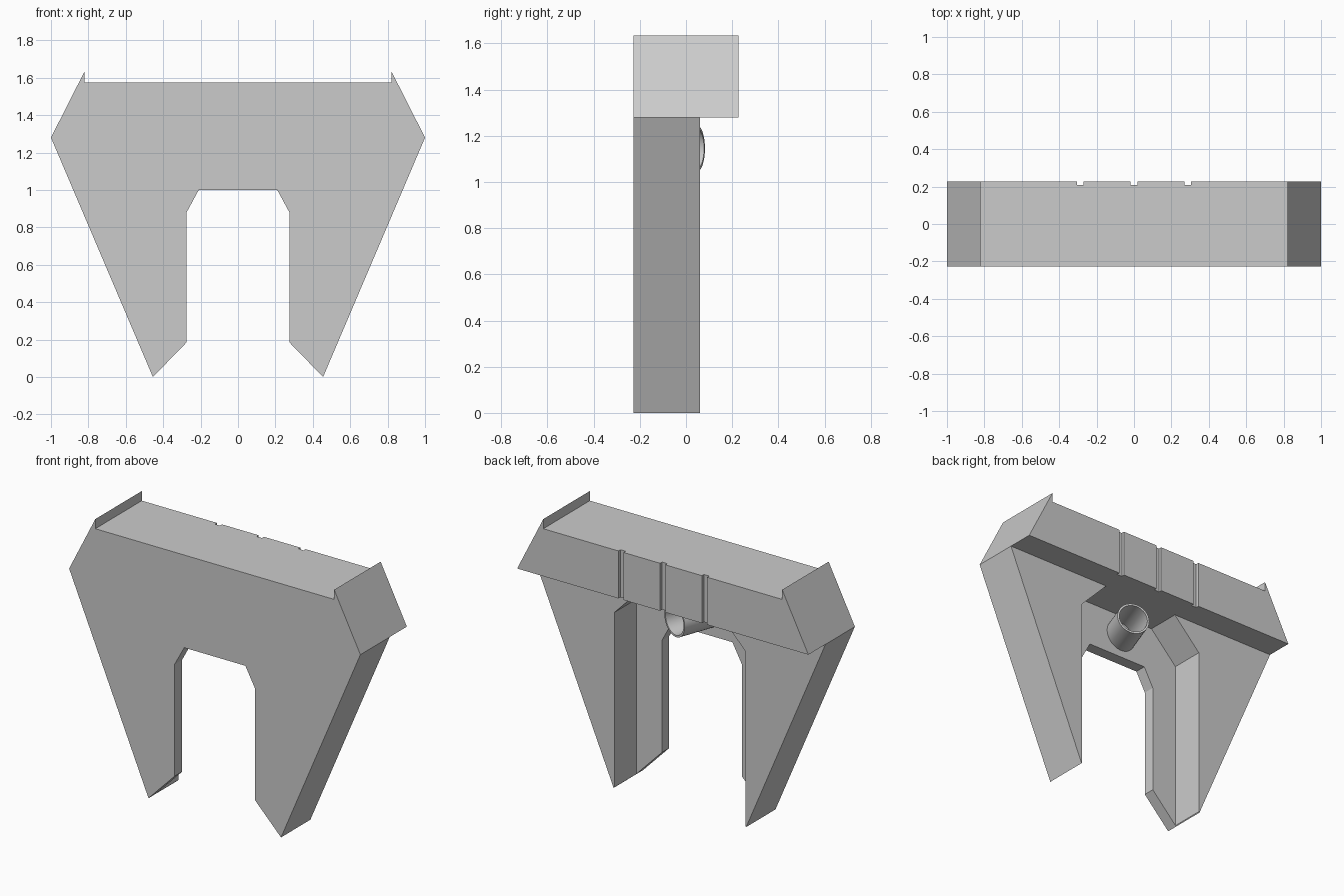
import bpy, bmesh, math
from mathutils import Matrix, Vector

cube = bpy.data.objects.get("Cube")
if cube:
    bpy.data.objects.remove(cube, do_unlink=True)

FRONT, BACK = -0.228, 0.228
LEG_BACK, PLATE_BACK = 0.06, -0.155
BEAM_Z = 1.28

grey = bpy.data.materials.new("plain_grey")
grey.use_nodes = True
grey.diffuse_color = (0.6, 0.6, 0.6, 1)
grey.node_tree.nodes["Principled BSDF"].inputs["Base Color"].default_value = grey.diffuse_color


def add_object(name, bm):
    bmesh.ops.recalc_face_normals(bm, faces=bm.faces)
    mesh = bpy.data.meshes.new(name)
    bm.to_mesh(mesh)
    bm.free()
    mesh.materials.append(grey)
    obj = bpy.data.objects.new(name, mesh)
    bpy.context.collection.objects.link(obj)
    return obj


def mirrored(half):
    """Close a right-hand half outline with its mirror image."""
    return half + [(-x, z) for x, z in reversed(half)]


def prism(name, outline, y0, y1):
    """Extrude an x-z outline from y0 to y1."""
    bm = bmesh.new()
    face = bm.faces.new([bm.verts.new((x, y0, z)) for x, z in outline])
    geom = bmesh.ops.extrude_face_region(bm, geom=[face])["geom"]
    moved = [v for v in geom if isinstance(v, bmesh.types.BMVert)]
    bmesh.ops.translate(bm, verts=moved, vec=(0, y1 - y0, 0))
    return add_object(name, bm)


def cut(target, cutter):
    """Subtract a cutter and remove it."""
    mod = target.modifiers.new("cut", "BOOLEAN")
    mod.operation, mod.solver, mod.object = "DIFFERENCE", "EXACT", cutter
    bpy.context.view_layer.update()
    graph = bpy.context.evaluated_depsgraph_get()
    mesh = bpy.data.meshes.new_from_object(target.evaluated_get(graph))
    target.modifiers.clear()
    target.data = mesh
    bpy.data.objects.remove(cutter, do_unlink=True)


# Frame: two pointed legs joined by a lipped beam
frame = prism("frame", mirrored([
    (0.82, 1.575), (0.82, 1.635), (1.0, BEAM_Z), (0.455, 0),
    (0.275, 0.185), (0.275, 0.88), (0.21, 1.0)]), FRONT, BACK)

# Space behind the legs, under the beam
cut(frame, prism("under_beam_cutter", mirrored([(1.2, BEAM_Z), (1.2, -0.2)]), LEG_BACK, 0.4))

# Chamfered recess between the legs, leaving a thin front plate
cut(frame, prism("recess_cutter", mirrored([
    (0.265, BEAM_Z), (0.45, 1.09), (0.45, -0.2)]), PLATE_BACK, LEG_BACK + 0.1))

# Three vertical grooves on the back of the beam
for x in (-0.287, 0, 0.287):
    w = 0.018
    cut(frame, prism("groove_cutter", [
        (x - w, 1.1), (x + w, 1.1), (x + w, 1.8), (x - w, 1.8)], BACK - 0.02, 0.4))

# Open tube on the back of the plate, turned slightly sideways
start, end = Vector((-0.036, -0.175, 1.145)), Vector((0.045, 0.048, 1.145))
axis = end - start
bm = bmesh.new()
SIDES = 32
rings = []
for radius, height in ((0.1, 0), (0.1, axis.length), (0.088, axis.length), (0.088, 0)):
    rings.append([bm.verts.new((radius * math.cos(a), radius * math.sin(a), height))
                  for a in (math.tau * i / SIDES for i in range(SIDES))])
for r in range(4):
    low, high = rings[r], rings[(r + 1) % 4]
    for i in range(SIDES):
        j = (i + 1) % SIDES
        bm.faces.new((low[i], low[j], high[j], high[i]))
turn = axis.to_track_quat("Z", "Y").to_matrix().to_4x4()
bm.transform(Matrix.Translation(start) @ turn)
tube = add_object("tube", bm)
bpy.ops.object.select_all(action="DESELECT")
tube.select_set(True)
bpy.context.view_layer.objects.active = tube
bpy.ops.object.shade_smooth_by_angle(angle=math.radians(35))
